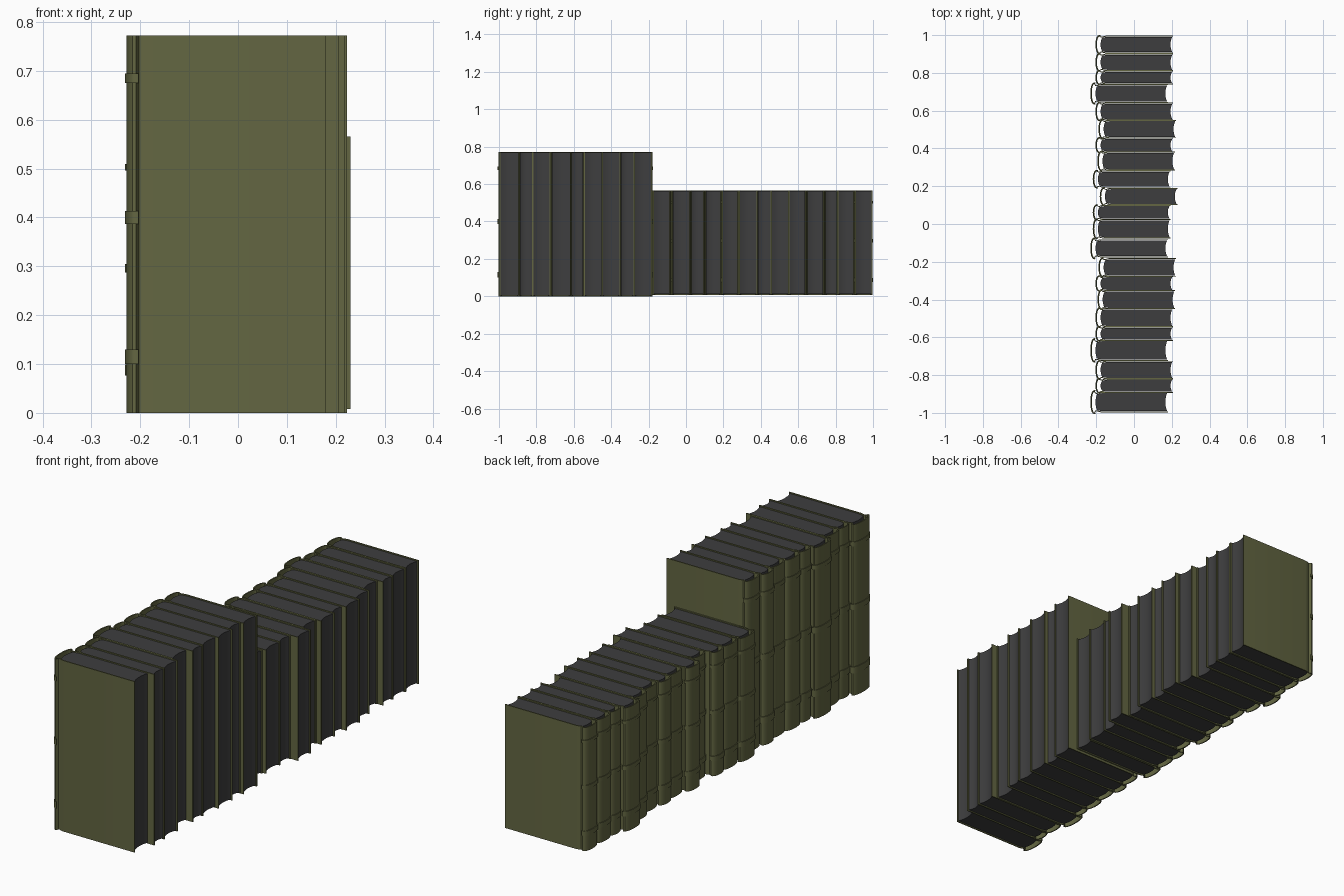
import bpy, bmesh, math
from mathutils import Vector

if "Cube" in bpy.data.objects:
    bpy.data.objects.remove(bpy.data.objects["Cube"])

def material(name, col):
    m = bpy.data.materials.new(name)
    m.diffuse_color = (*col, 1)
    m.use_nodes = True
    m.node_tree.nodes["Principled BSDF"].inputs["Base Color"].default_value = m.diffuse_color
    return m

OLIVE = material("olive cloth", (0.125, 0.133, 0.054))
GREY = material("dark grey paper", (0.048, 0.048, 0.049))

def ribbon(bm, a, b, z0, z1):
    """Closed solid between two matching xy polylines, extruded from z0 to z1."""
    rows = []
    for p, q in zip(a, b):
        rows.append([bm.verts.new((p[0], p[1], z0)), bm.verts.new((p[0], p[1], z1)),
                     bm.verts.new((q[0], q[1], z1)), bm.verts.new((q[0], q[1], z0))])
    for r, s in zip(rows, rows[1:]):
        for i in range(4):
            j = (i + 1) % 4
            bm.faces.new((r[i], r[j], s[j], s[i]))
    bm.faces.new(rows[0])
    bm.faces.new(rows[-1][::-1])

def finish(bm, name, mat, loc):
    bmesh.ops.recalc_face_normals(bm, faces=bm.faces)
    me = bpy.data.meshes.new(name)
    bm.to_mesh(me)
    bm.free()
    me.materials.append(mat)
    ob = bpy.data.objects.new(name, me)
    ob.location = loc
    bpy.context.collection.objects.link(ob)
    bpy.context.view_layer.objects.active = ob
    bpy.ops.object.select_all(action='DESELECT')
    ob.select_set(True)
    bpy.ops.object.shade_smooth_by_angle(angle=math.radians(35))
    return ob

def offset(path, d):
    """Shift a polyline sideways by d along its normals."""
    out = []
    for i, p in enumerate(path):
        t = Vector(path[min(i + 1, len(path) - 1)]) - Vector(path[max(i - 1, 0)])
        t.normalize()
        out.append((p[0] + t.y * d, p[1] - t.x * d))
    return out

DEPTH = 0.41
T = 0.0025          # half thickness of the cover

def spine_arc(hs, n=12):
    """Rounded back, bulging toward -x."""
    return [(0.004 + 0.016 * (1 - math.cos(math.pi / 2 * k)), hs * math.sin(math.pi / 2 * k))
            for k in (-1 + 2 * i / n for i in range(n + 1))]

def book(x, y0, y1, z0, z1, bands):
    y, hw = (y0 + y1) / 2, (y1 - y0) / 2
    h = hw + 0.0015
    hs = h + (0.007 if x < -0.225 else 0.001)   # protruding spines flare wider
    loc = (x, y, 0)
    # cover: board, hinge groove, rounded spine, groove, board
    arc = spine_arc(hs)
    hinge = [(DEPTH, h), (0.055, h), (0.044, h - 0.002), (0.034, h - 0.006), (0.026, h - 0.004)]
    path = [(px, -py) for px, py in hinge] + arc + hinge[::-1]
    bm = bmesh.new()
    ribbon(bm, offset(path, T), offset(path, -T), z0, z1)
    finish(bm, "book_cover", OLIVE, loc)
    # raised bands across the spine
    bm = bmesh.new()
    wrap = [(0.025, -hs + 0.001)] + arc + [(0.025, hs - 0.001)]
    for b0, b1 in bands:
        ribbon(bm, offset(wrap, -0.0055), offset(wrap, -0.001), b0, b1)
    finish(bm, "spine_bands", OLIVE, loc)
    # page block: rounded back, hollow fore edge
    hp = hw - 0.0025
    ks = [-1 + i / 4 for i in range(9)]
    hb = hp - 0.005
    back = [(0.026 + 0.008 * k * k, hb * k) for k in ks]
    mid = [(0.06, hp * k) for k in ks]
    front = [(DEPTH - 0.014 + 0.009 * k * k, hp * k) for k in ks]
    bm = bmesh.new()
    ribbon(bm, back, mid, z0 + 0.004, z1 - 0.004)
    ribbon(bm, mid, front, z0 + 0.004, z1 - 0.004)
    bmesh.ops.remove_doubles(bm, verts=bm.verts, dist=1e-5)
    finish(bm, "page_block", GREY, loc)

# spine x, start y, end y of each book
TALL = [(-.23, -.993, -.893), (-.203, -.890, -.822), (-.203, -.817, -.728),
        (-.23, -.720, -.618), (-.203, -.615, -.547), (-.203, -.542, -.449),
        (-.192, -.447, -.354), (-.203, -.351, -.279), (-.187, -.275, -.185)]
SHORT = [(-.23, -.173, -.085), (-.217, -.073, .022), (-.217, .026, .097),
         (-.18, .104, .187), (-.217, .196, .279), (-.193, .287, .379),
         (-.203, .382, .453), (-.187, .458, .547), (-.203, .552, .639),
         (-.23, .646, .736), (-.203, .743, .808), (-.203, .814, .898),
         (-.203, .907, .993)]

for x, a, b in TALL:
    book(x, a, b, 0.0, 0.772, [(0.10, 0.13), (0.387, 0.413), (0.675, 0.694)])
for x, a, b in SHORT:
    book(x, a, b, 0.008, 0.566, [(0.077, 0.099), (0.287, 0.305), (0.496, 0.509)])
